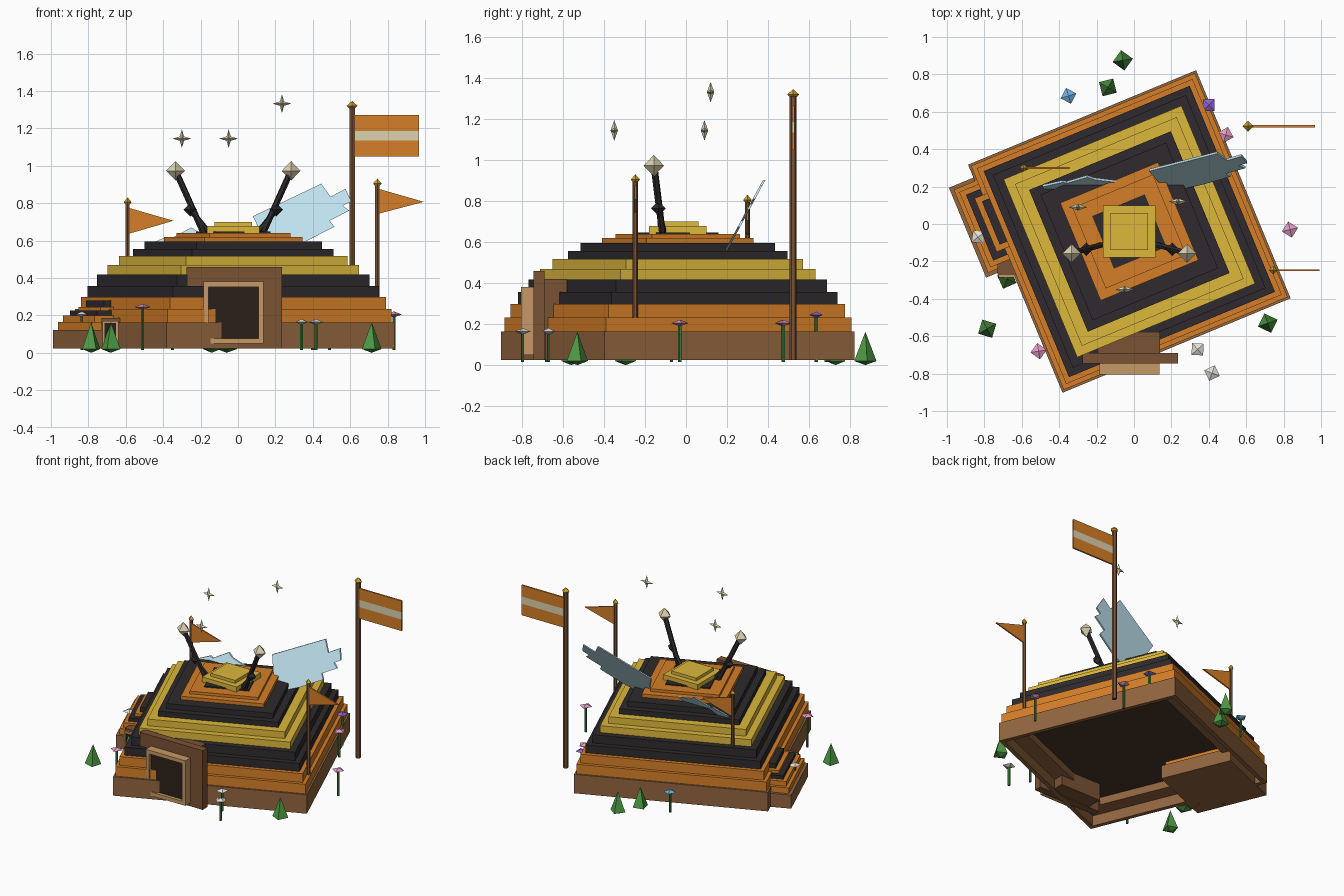
import bpy, bmesh, math
from mathutils import Vector, Matrix

if "Cube" in bpy.data.objects:
    bpy.data.objects.remove(bpy.data.objects["Cube"])

TURN = math.radians(22.5)
HIVE = (-0.025, -0.04)
mats = {}


def mat(name, hexa):
    m = bpy.data.materials.new(name)
    srgb = [int(hexa[i:i + 2], 16) / 255 for i in (0, 2, 4)]
    m.diffuse_color = [((c + 0.055) / 1.055) ** 2.4 for c in srgb] + [1]
    m.use_nodes = True
    m.node_tree.nodes["Principled BSDF"].inputs["Base Color"].default_value = m.diffuse_color
    mats[name] = m


for n, h in dict(brown="92653F", darkbrown="4A3424", wood="7A5234", tan="C79A66", hole="2B2019",
                 orange="D67F28", black="2E2A2D", yellow="DDB83C", cream="DDD3B0", gold="D9A52E",
                 wing="BFE2EE", green="4E9A45", stem="3C7D3A", pink="E59BC4", white="E4E0DA",
                 blue="6FAEDD", purple="8D62D6").items():
    mat(n, h)


def finish(name, bm, color):
    bmesh.ops.recalc_face_normals(bm, faces=bm.faces)
    me = bpy.data.meshes.new(name)
    bm.to_mesh(me)
    bm.free()
    me.materials.append(mats[color])
    ob = bpy.data.objects.new(name, me)
    bpy.context.collection.objects.link(ob)
    return ob


def box(name, x0, x1, y0, y1, z0, z1, color):
    bm = bmesh.new()
    M = Matrix.Translation(((x0 + x1) / 2, (y0 + y1) / 2, (z0 + z1) / 2)) @ \
        Matrix.Diagonal((x1 - x0, y1 - y0, z1 - z0, 1))
    bmesh.ops.create_cube(bm, size=1, matrix=M)
    return finish(name, bm, color)


def slab(name, c, h, z0, z1, color, turn=TURN):
    ob = box(name, -h, h, -h, h, z0, z1, color)
    ob.location = (c[0], c[1], 0)
    ob.rotation_euler.z = turn


def ring(name, c, h, inner, z0, z1, color):
    # square frame made from four overlapping-free bars
    bars = [(-h, h, -h, -inner), (-h, h, inner, h), (-h, -inner, -inner, inner), (inner, h, -inner, inner)]
    for i, b in enumerate(bars):
        ob = box(f"{name}_{i}", *b, z0, z1, color)
        ob.location = (c[0], c[1], 0)
        ob.rotation_euler.z = TURN


def rod(name, a, b, r, color, sides=6):
    a, b = Vector(a), Vector(b)
    d = b - a
    bm = bmesh.new()
    M = Matrix.Translation((a + b) / 2) @ d.to_track_quat('Z', 'Y').to_matrix().to_4x4()
    bmesh.ops.create_cone(bm, cap_ends=True, segments=sides, radius1=r, radius2=r, depth=d.length, matrix=M)
    finish(name, bm, color)


def bipyramid(name, c, rim, up, down, color, turn=0.0, axis='Z'):
    # rim: list of radii around, closed by two apexes
    bm = bmesh.new()
    n = len(rim)
    place = Matrix.Rotation(math.pi / 2, 4, 'X') if axis == 'Y' else Matrix.Identity(4)
    M = Matrix.Translation(c) @ place
    vs = [bm.verts.new(M @ Vector((r * math.cos(turn + i * math.tau / n), r * math.sin(turn + i * math.tau / n), 0)))
          for i, r in enumerate(rim)]
    t, b = bm.verts.new(M @ Vector((0, 0, up))), bm.verts.new(M @ Vector((0, 0, -down)))
    for i in range(n):
        bm.faces.new((vs[i], vs[(i + 1) % n], t))
        bm.faces.new((vs[(i + 1) % n], vs[i], b))
    finish(name, bm, color)


def plate(name, pts, y_at, thick, color):
    # outline in x,z pushed to depth y_at(z) and extruded along y
    bm = bmesh.new()
    f = bm.faces.new([bm.verts.new((x, y_at(z) - thick / 2, z)) for x, z in pts])
    new = bmesh.ops.extrude_face_region(bm, geom=[f])["geom"]
    bmesh.ops.translate(bm, verts=[v for v in new if isinstance(v, bmesh.types.BMVert)], vec=(0, thick, 0))
    finish(name, bm, color)


# main hive: hollow foot, then striped steps
ring("hive_foot", HIVE, 0.66, 0.63, 0.024, 0.163, "brown")
ring("hive_inner_step", HIVE, 0.629, 0.52, 0.10, 0.155, "brown")
slab("hive_ceiling", HIVE, 0.625, 0.155, 0.164, "darkbrown")
z = 0.163
for i, (h, top, col) in enumerate([
        (.648, .233, "orange"), (.624, .298, "orange"), (.596, .357, "black"), (.558, .418, "black"),
        (.515, .469, "yellow"), (.468, .518, "yellow"), (.41, .556, "black"), (.363, .595, "black"),
        (.283, .62, "orange"), (.233, .64, "orange"), (.152, .648, "black")]):
    slab(f"hive_step_{i}", HIVE, h, z, top, col)
    z = top
slab("hive_cap_lower", HIVE, 0.14, 0.64, 0.678, "yellow", 0)
slab("hive_cap_upper", HIVE, 0.10, 0.678, 0.70, "yellow", 0)

# small side hive
SIDE = (-0.65, 0.053)
z = 0.024
for i, (h, top, col) in enumerate([(.26, .123, "brown"), (.24, .165, "orange"), (.218, .20, "orange"),
                                   (.19, .225, "black"), (.155, .245, "orange"), (.125, .28, "black")]):
    slab(f"side_hive_step_{i}", SIDE, h, z, top, col)
    z = top


def door_frame(name, x0, x1, y0, y1, z0, z1, w):
    box(name + "_left", x0, x0 + w, y0, y1, z0, z1, "tan")
    box(name + "_right", x1 - w, x1, y0, y1, z0, z1, "tan")
    box(name + "_top", x0 + w, x1 - w, y0, y1, z1 - w, z1, "tan")
    box(name + "_sill", x0 + w, x1 - w, y0, y1, z0, z0 + w, "tan")
    box(name + "_dark", x0 + w, x1 - w, y0 + (y1 - y0) * .4, y1, z0 + w, z1 - w, "hole")


# main entrance
box("entrance_back", -.19, .14, -.69, -.58, .03, .42, "wood")
box("entrance_slab", -.275, .235, -.745, -.69, .024, .458, "wood")
door_frame("entrance_frame", -.185, .136, -.805, -.745, .05, .38, .027)
# side entrance
box("side_entrance", -.73, -.63, -.27, -.17, .024, .185, "wood")
door_frame("side_entrance_frame", -.725, -.64, -.285, -.27, .04, .17, .012)

# antennae mirrored about the hive centre
for s, side in ((-1, "left"), (1, "right")):
    x = lambda d: HIVE[0] + s * d
    rod(f"antenna_{side}", (x(.15), -.112, .62), (x(.305), -.155, .965), .017, "black")
    rod(f"antenna_{side}_root", (x(.12), -.105, .63), (x(.23), -.135, .765), .015, "black")
    bipyramid(f"antenna_{side}_joint", (x(.23), -.135, .765), [.036] * 4, .036, .036, "black")
    bipyramid(f"antenna_{side}_tip", (x(.309), -.157, .973), [.05] * 4, .052, .052, "cream")

# wings: leaning stair-edged plates
lean = lambda z: .18 + (z - .53) * .54
plate("wing_right", [(.08, .73), (.445, .904), (.495, .834), (.575, .877), (.605, .81), (.56, .786), (.595, .76),
                     (.49, .706), (.515, .674), (.36, .594), (.20, .53), (.16, .56)], lean, .012, "wing")
plate("wing_left", [(-.49, .575), (-.38, .62), (-.36, .61), (-.25, .67), (-.21, .645), (-.10, .62), (-.10, .5),
                    (-.45, .5)], lean, .012, "wing")

# flags
for name, px, py, z0, z1, r in (("tall", .61, .523, .024, 1.31, .017), ("right", .745, -.247, .2, .895, .013),
                                ("left", -.59, .30, .4, .795, .012)):
    rod(f"{name}_flag_pole", (px, py, z0), (px, py, z1), r, "wood")
    bipyramid(f"{name}_flag_finial", (px, py, z1 + .01), [r * 1.75] * 4, .026, .026, "gold")
for i, (z0, z1, col) in enumerate(((1.05, 1.134, "orange"), (1.134, 1.187, "cream"), (1.187, 1.27, "orange"))):
    box(f"tall_flag_stripe_{i}", .62, .967, .517, .529, z0, z1, col)
plate("right_pennant", [(.75, .877), (.75, .743), (.993, .807)], lambda z: -.247, .01, "orange")
plate("left_pennant", [(-.585, .775), (-.585, .636), (-.345, .706)], lambda z: .30, .01, "orange")

# floating sparkles
for i, c in enumerate(((-.3, .09, 1.145), (-.05, -.35, 1.145), (.235, .12, 1.332))):
    bipyramid(f"sparkle_{i}", c, [.05, .016] * 4, .018, .018, "cream", 0, 'Y')

# grass tufts
for i, (x, y) in enumerate(((-.785, -.56), (-.68, -.295), (.715, -.53), (-.14, .73), (-.06, .875))):
    bipyramid(f"grass_{i}", (x, y, .02), [.055] * 4, .143, .02, "green", .5 + i * .7)

# flowers
for i, (x, y, z, col) in enumerate((
        (-.35, .685, .165, "blue"), (.40, .636, .245, "purple"), (.49, .476, .205, "pink"),
        (.834, -.03, .205, "pink"), (.34, -.67, .165, "white"), (.417, -.797, .165, "white"),
        (-.51, -.68, .245, "pink"), (-.834, -.07, .205, "white"))):
    rod(f"flower_{i}_stem", (x, y, .015), (x, y, z), .009, "stem", 5)
    bipyramid(f"flower_{i}_head", (x, y, z), [.044] * 4, .016, .016, col, .3 + i * .5)
